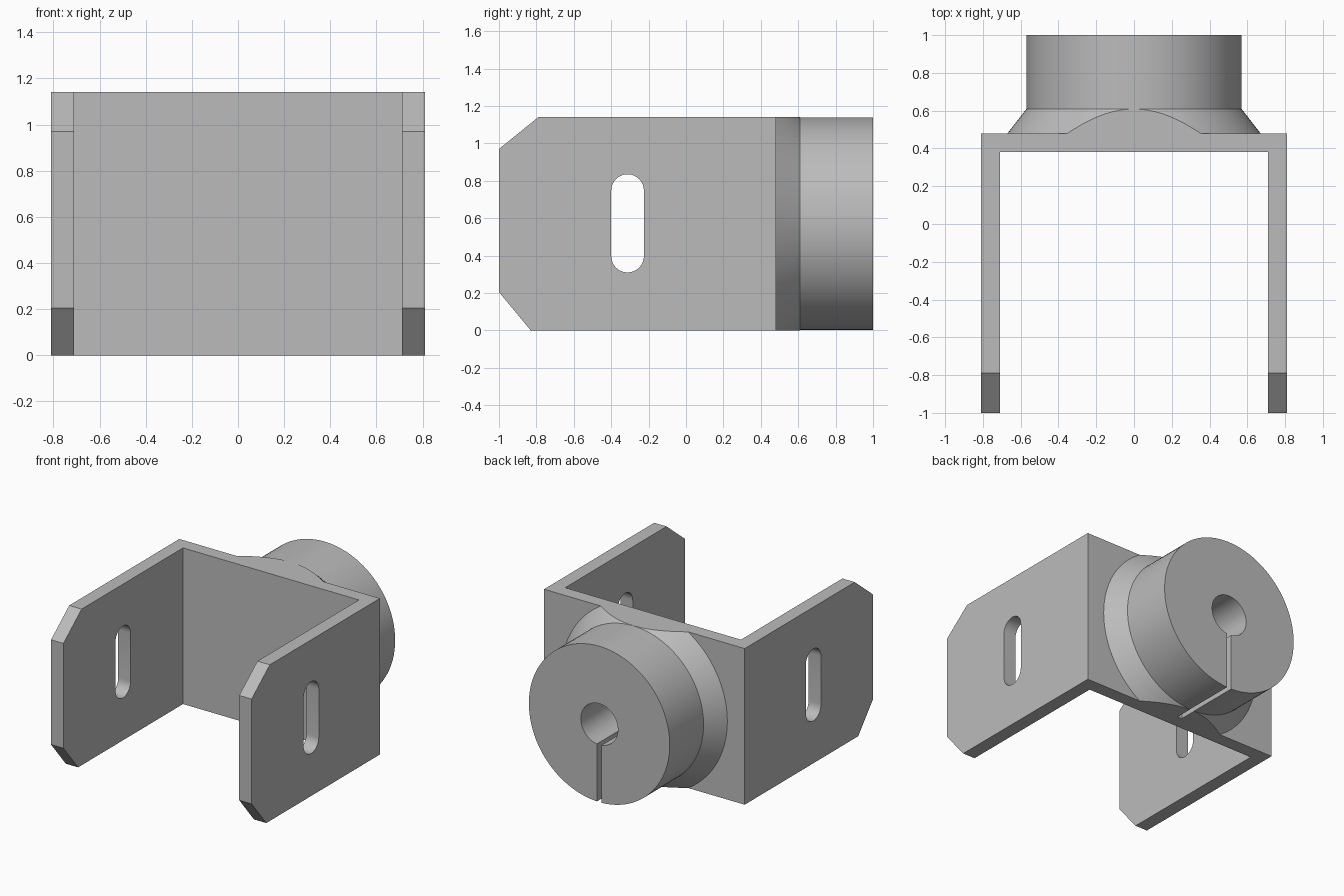
import bpy, bmesh, math
from mathutils import Matrix, Vector

cube = bpy.data.objects.get("Cube")
if cube:
    bpy.data.objects.remove(cube, do_unlink=True)

HEIGHT = 1.14
MID = HEIGHT / 2
BACK = 0.48          # rear face of the web

grey = bpy.data.materials.new("light grey metal")
grey.use_nodes = True
colour = (0.5, 0.5, 0.5, 1)
grey.diffuse_color = colour
grey.node_tree.nodes["Principled BSDF"].inputs["Base Color"].default_value = colour


def make(name, bm):
    bmesh.ops.recalc_face_normals(bm, faces=bm.faces)
    mesh = bpy.data.meshes.new(name)
    bm.to_mesh(mesh)
    bm.free()
    mesh.materials.append(grey)
    obj = bpy.data.objects.new(name, mesh)
    bpy.context.collection.objects.link(obj)
    return obj


def prism(points, direction):
    """Extrude a closed outline along a direction."""
    bm = bmesh.new()
    face = bm.faces.new([bm.verts.new(p) for p in points])
    ext = bmesh.ops.extrude_face_region(bm, geom=[face])
    verts = [v for v in ext["geom"] if isinstance(v, bmesh.types.BMVert)]
    bmesh.ops.translate(bm, verts=verts, vec=direction)
    return bm


def trim(bm, point, normal):
    """Cut away everything on the normal side of a plane and cap it."""
    cut = bmesh.ops.bisect_plane(bm, geom=bm.verts[:] + bm.edges[:] + bm.faces[:],
                                 plane_co=point, plane_no=normal, clear_outer=True)
    edges = [e for e in cut["geom_cut"] if isinstance(e, bmesh.types.BMEdge)]
    bmesh.ops.holes_fill(bm, edges=edges, sides=0)


def lathe(profile, sides):
    """Spin (y, radius) rings around the hub axis, with end caps."""
    bm = bmesh.new()
    rings = [[bm.verts.new((r * math.cos(a), y, MID + r * math.sin(a)))
              for a in (math.tau * i / sides for i in range(sides))]
             for y, r in profile]
    for low, high in zip(rings, rings[1:]):
        for i in range(sides):
            j = (i + 1) % sides
            bm.faces.new((low[i], low[j], high[j], high[i]))
    bm.faces.new(rings[0])
    bm.faces.new(rings[-1])
    return bm


def boolean(target, tool, operation):
    mod = target.modifiers.new(operation.lower(), "BOOLEAN")
    mod.operation, mod.object, mod.solver = operation, tool, "EXACT"
    bpy.context.view_layer.objects.active = target
    bpy.ops.object.modifier_apply(modifier=mod.name)
    bpy.data.objects.remove(tool, do_unlink=True)


# U-shaped bracket with chamfered arm tips
outer, inner, web = 0.81, 0.71, 0.38
half = [(inner, web), (inner, -1), (outer, -1), (outer, BACK)]
outline = half + [(-x, y) for x, y in reversed(half)]
bm = prism([(x, y, 0) for x, y in outline], (0, 0, HEIGHT))
for start, end, side in (((-1, 0.97), (-0.79, HEIGHT), 1), ((-1, 0.205), (-0.83, 0), -1)):
    dy, dz = end[0] - start[0], end[1] - start[1]
    trim(bm, (0, *start), Vector((0, -dz * side, dy * side)))
bracket = make("bracket", bm)

# Round hub with a flared root, trimmed level with the bracket
bm = lathe([(0.43, 0.67), (BACK, 0.67), (0.61, 0.569), (1, 0.569)], 96)
trim(bm, (0, 0, HEIGHT), Vector((0, 0, 1)))
trim(bm, (0, 0, 0), Vector((0, 0, -1)))
boolean(bracket, make("hub", bm), "UNION")

# Shaft bore and the narrow slit below it
boolean(bracket, make("bore", lathe([(BACK, 0.15), (1.1, 0.15)], 48)), "DIFFERENCE")
slit = bmesh.new()
bmesh.ops.create_cube(slit, size=1, matrix=Matrix.Translation((0, 0.79, 0.22))
                      @ Matrix.Diagonal((0.037, 0.62, 0.7, 1)))
boolean(bracket, make("slit", slit), "DIFFERENCE")

# Rounded slot through both arms
radius, steps = 0.0875, 16
points = []
for base, z in ((0, 0.7475), (math.pi, 0.3975)):
    for i in range(steps + 1):
        a = base + math.pi * i / steps
        points.append((-1, -0.3125 + radius * math.cos(a), z + radius * math.sin(a)))
boolean(bracket, make("arm_slot", prism(points, (2, 0, 0))), "DIFFERENCE")

# Smooth the round surfaces, keep the edges crisp
bpy.ops.object.select_all(action="DESELECT")
bracket.select_set(True)
bpy.context.view_layer.objects.active = bracket
bpy.ops.object.shade_smooth_by_angle(angle=math.radians(20))
